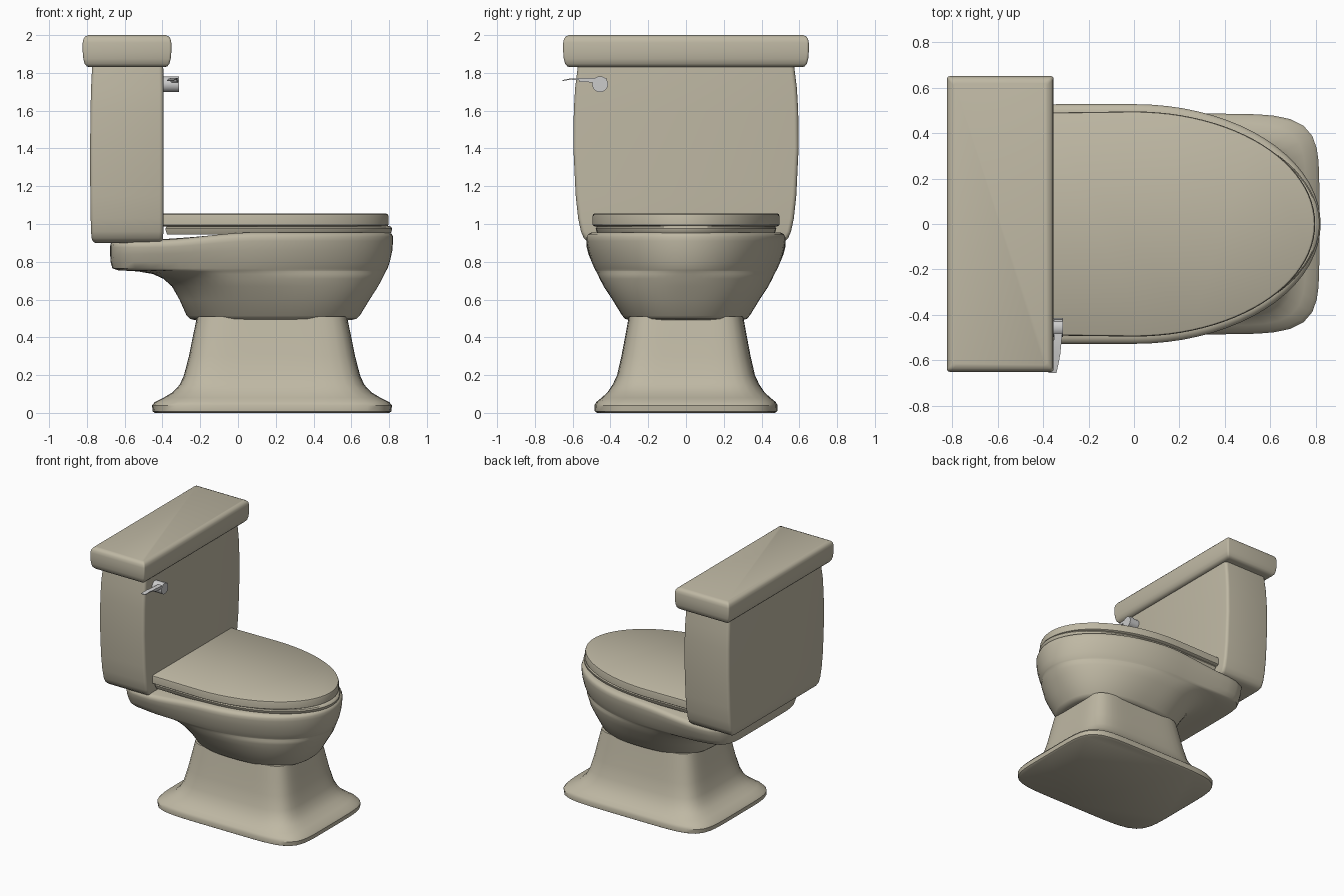
import bpy, bmesh, math

china = bpy.data.materials.new("glazed_china")
china.diffuse_color = (0.52, 0.48, 0.37, 1)


def loft(name, rings, mat=china, angle=40):
    """Skin a stack of equal-length point rings and cap both ends."""
    bm = bmesh.new()
    rows = [[bm.verts.new(p) for p in r] for r in rings]
    n = len(rows[0])
    for a, b in zip(rows, rows[1:]):
        for i in range(n):
            j = (i + 1) % n
            bm.faces.new((a[i], a[j], b[j], b[i]))
    bm.faces.new(rows[0][::-1])
    bm.faces.new(rows[-1])
    bmesh.ops.recalc_face_normals(bm, faces=bm.faces)
    me = bpy.data.meshes.new(name)
    bm.to_mesh(me)
    bm.free()
    ob = bpy.data.objects.new(name, me)
    bpy.context.collection.objects.link(ob)
    if mat:
        me.materials.append(mat)
    bpy.ops.object.select_all(action='DESELECT')
    ob.select_set(True)
    bpy.context.view_layer.objects.active = ob
    bpy.ops.object.shade_smooth_by_angle(angle=math.radians(angle))
    return ob


def oval(z, xb, xf, hw, cx, nb, nf, n=72):
    """Superellipse ring with separate back and front halves."""
    pts = []
    for i in range(n):
        t = 2 * math.pi * i / n
        c, s = math.cos(t), math.sin(t)
        k = nf if c > 0 else nb
        r = (abs(c) ** k + abs(s) ** k) ** (-1 / k)
        pts.append((cx + r * c * (xf - cx if c > 0 else cx - xb), r * s * hw, z))
    return pts


def box_ring(z, x0, x1, hy, rad, seg=4):
    """Rectangle ring with small rounded corners."""
    pts = []
    for k, (sx, sy) in enumerate([(1, 1), (-1, 1), (-1, -1), (1, -1)]):
        px = x1 - rad if sx > 0 else x0 + rad
        for i in range(seg + 1):
            t = math.pi / 2 * (k + i / seg)
            pts.append((px + rad * math.cos(t), sy * (hy - rad) + rad * math.sin(t), z))
    return pts


def d_ring(z, xb, xf, hw, n=48):
    """Half-ellipse front with straight sides and a straight back."""
    arc = [(-math.pi / 2 + math.pi * i / n) for i in range(n + 1)]
    pts = [(xf * math.cos(t), hw * math.sin(t), z) for t in arc]
    return pts + [(xb, hw * 0.99, z), (xb, -hw * 0.99, z)]


# Pedestal: flared foot, half-length and half-width by height
foot = [(0, .62, .47), (.008, .632, .483), (.04, .635, .485), (.058, .62, .475),
        (.08, .575, .447), (.11, .525, .415), (.15, .488, .388), (.2, .466, .365),
        (.3, .44, .342), (.4, .42, .323), (.51, .397, .303)]
loft("pedestal", [oval(z, .18 - a, .18 + a, b, .18, 6, 6) for z, a, b in foot])

# Bowl: oval body growing into the square shelf that carries the tank
body = [(.492, -.23, .60, .30, .18, 2.6, 2.4), (.498, -.255, .628, .322, .18, 2.6, 2.4),
        (.515, -.272, .645, .338, .18, 2.6, 2.4), (.6, -.31, .697, .39, .14, 2.6, 2.3),
        (.67, -.35, .742, .436, .1, 2.7, 2.2), (.71, -.395, .763, .457, .07, 2.9, 2.1),
        (.735, -.45, .775, .468, .04, 3.2, 2.1), (.749, -.53, .782, .475, .02, 4, 2),
        (.755, -.635, .786, .48, 0, 6, 2), (.765, -.665, .792, .485, 0, 8, 2),
        (.8, -.675, .804, .50, 0, 8, 2), (.86, -.677, .817, .518, 0, 8, 2),
        (.91, -.677, .821, .527, 0, 8, 2), (.932, -.676, .821, .527, 0, 8, 2),
        (.947, -.668, .815, .519, 0, 8, 2), (.956, -.65, .80, .50, 0, 8, 2),
        (.956, -.45, .55, .33, 0, 8, 2), (.956, -.2, .2, .1, 0, 8, 2)]


def slope(p):
    # the rim dips toward the shelf
    x, y, z = p
    u = min(1, max(0, (.1 - x) / .55))
    w = min(1, max(0, (z - .8) / .13))
    return x, y, z - .04 * w * u * u * (3 - 2 * u)


loft("bowl", [[slope(p) for p in oval(*r)] for r in body])

# Seat and seat cover
loft("seat", [d_ring(.945, -.375, .80, .465), d_ring(.957, -.38, .812, .472),
              d_ring(.975, -.385, .816, .478), d_ring(.985, -.38, .81, .474),
              d_ring(.992, -.375, .79, .46)])
loft("seat_cover", [d_ring(.988, -.40, .785, .485), d_ring(.995, -.40, .797, .495),
                    d_ring(1.04, -.40, .797, .495), d_ring(1.051, -.40, .793, .492),
                    d_ring(1.055, -.40, .785, .486)])

# Tank: slightly bulging sides, rounded bottom
tank = [(.9, -.755, -.42, .49), (.907, -.768, -.405, .52), (.925, -.775, -.397, .541),
        (.96, -.778, -.395, .556), (1.03, -.78, -.394, .571), (1.15, -.782, -.394, .584),
        (1.4, -.783, -.394, .596), (1.6, -.781, -.394, .594), (1.72, -.778, -.394, .587),
        (1.84, -.772, -.396, .572)]
loft("tank", [box_ring(*r, .022) for r in tank])

# Tank lid
edge = [(1.83, .04), (1.834, .022), (1.848, .01), (1.875, .003), (1.91, 0), (1.96, 0),
        (1.98, .004), (1.993, .013), (2.0, .03)]
loft("tank_lid", [box_ring(z, -.822 + d, -.353 - d, .65 - d, .012) for z, d in edge])

# Flush handle: round hub and a thin tapering lever
loft("handle_hub", [[(x, -.455 + .042 * math.cos(t * math.pi / 12),
                      1.74 + .042 * math.sin(t * math.pi / 12)) for t in range(24)]
                    for x in (-.40, -.312)], None)
lever = [(-.42, -.352, -.314, 1.745, 1.772), (-.5, -.352, -.317, 1.75, 1.773),
         (-.562, -.357, -.323, 1.752, 1.773), (-.567, -.358, -.323, 1.762, 1.772),
         (-.61, -.366, -.331, 1.764, 1.771), (-.655, -.376, -.341, 1.757, 1.762)]
loft("handle_lever", [[(a, y, c), (b, y, c), (b, y, d), (a, y, d)]
                      for y, a, b, c, d in lever], None)
